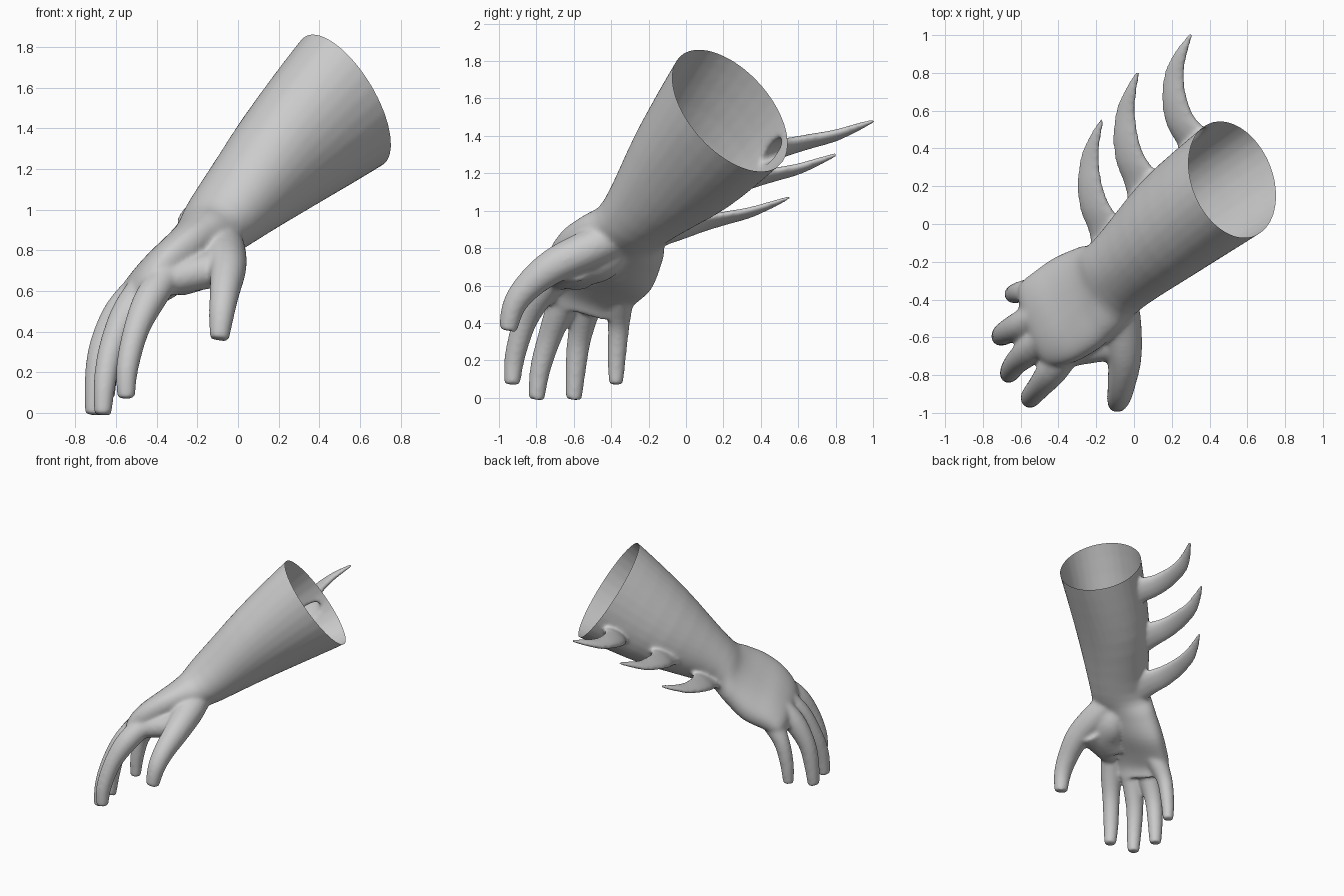
import bpy, bmesh, math
from mathutils import Vector

if "Cube" in bpy.data.objects:
    bpy.data.objects.remove(bpy.data.objects["Cube"])


def spline(rows, steps):
    """Catmull-Rom resampling of rows of numbers."""
    out = []
    n = len(rows)
    for i in range(n - 1):
        p0, p1, p2, p3 = rows[max(i - 1, 0)], rows[i], rows[i + 1], rows[min(i + 2, n - 1)]
        for s in range(steps):
            t = s / steps
            out.append([0.5 * (2 * b + (c - a) * t + (2 * a - 5 * b + 4 * c - d) * t * t
                               + (3 * b - a - 3 * c + d) * t ** 3)
                        for a, b, c, d in zip(p0, p1, p2, p3)])
    out.append(list(rows[-1]))
    return out


def power(v, e):
    return math.copysign(abs(v) ** e, v)


def loft(bm, sections, sides=20):
    """Skin a closed tube over sections (centre, half axis a, half axis b, roundness)."""
    rings = []
    for c, a, b, e in sections:
        angles = [k * math.tau / sides for k in range(sides)]
        rings.append([bm.verts.new(c + a * power(math.cos(t), e) + b * power(math.sin(t), e)) for t in angles])
    for r, q in zip(rings, rings[1:]):
        for k in range(sides):
            bm.faces.new((r[k], r[(k + 1) % sides], q[(k + 1) % sides], q[k]))
    bm.faces.new(rings[0])
    bm.faces.new(rings[-1])


def tube(bm, rows, side=(0, 1, 0), steps=4, sides=16):
    """Tube along rows of x, y, z, half width (along side), half thickness."""
    pts = spline(rows, steps)
    sec = []
    for i, p in enumerate(pts):
        t = Vector(pts[min(i + 1, len(pts) - 1)][:3]) - Vector(pts[max(i - 1, 0)][:3])
        n = t.cross(Vector(side)).normalized()
        w = n.cross(t).normalized()
        sec.append((Vector(p[:3]), w * p[3], n * p[4], 1))
    loft(bm, sec, sides)


# Forearm and palm: centre, half axis a (towards palm), half axis b (towards little finger), roundness
rim = [.52, .235, 1.535, .21, .05, -.30, -.10, .305, -.13, 1]
body = [
    [.60, .29, 1.60] + rim[3:],
    rim,
    [.20, -.005, 1.24, .16, .05, -.23, -.11, .265, -.09, 1],
    [-.08, -.262, .953, .10, .045, -.145, -.122, .183, -.028, 1],
    [-.19, -.345, .845, .085, .01, -.11, -.095, .225, -.085, .95],
    [-.305, -.42, .74, .075, .008, -.10, -.105, .245, -.125, .85],
    [-.425, -.495, .65, .062, .006, -.085, -.10, .24, -.115, .8],
    [-.505, -.53, .565, .055, .005, -.062, -.08, .225, -.085, .8],
    [-.535, -.54, .475, .045, .005, -.04, -.06, .19, -.055, .85],
]
bm = bmesh.new()
loft(bm, [(Vector(r[:3]), Vector(r[3:6]), Vector(r[6:9]), r[9]) for r in spline(body, 4)], 32)

# Fingers: base to tip
fingers = [
    [(-.34, -.66, .69), (-.43, -.775, .565), (-.50, -.86, .41), (-.545, -.915, .22), (-.55, -.93, .07)],
    [(-.44, -.57, .65), (-.54, -.66, .50), (-.62, -.73, .32), (-.655, -.78, .15), (-.665, -.80, -.01)],
    [(-.48, -.47, .62), (-.585, -.53, .49), (-.67, -.57, .32), (-.70, -.59, .15), (-.71, -.60, -.01)],
    [(-.44, -.34, .60), (-.53, -.355, .50), (-.60, -.36, .38), (-.635, -.37, .22), (-.645, -.375, .07)],
]
for path, k in zip(fingers, (1, 1, 1, .9)):
    tube(bm, [(*p, r * k, r * k) for p, r in zip(path, (.075, .08, .065, .056, .044))])

# Thumb, the pad under it and the web joining it to the first finger
tube(bm, [(-.11, -.36, .87, .12, .11), (-.07, -.52, .795, .11, .105), (-.05, -.70, .71, .092, .095),
          (-.065, -.84, .60, .076, .078), (-.08, -.92, .49, .064, .064), (-.092, -.952, .36, .049, .049)],
     (1, 0, 0))
tube(bm, [(-.13, -.34, .86, .10, .09), (-.145, -.46, .765, .14, .11), (-.20, -.56, .70, .14, .10),
          (-.32, -.61, .64, .11, .075)])
tube(bm, [(-.07, -.60, .72, .12, .10), (-.20, -.635, .69, .10, .09), (-.36, -.67, .65, .09, .08)])

# Curved, tilted blade-like thorns along the outer forearm, shaped relative to their tips
thorn = [(.07, -.68, -.20, .12, .045), (.02, -.565, -.17, .105, .037), (-.045, -.46, -.14, .09, .031),
         (-.075, -.34, -.11, .075, .027), (-.075, -.21, -.08, .058, .023),
         (-.045, -.10, -.04, .037, .018), (.003, .006, .002, .013, .012)]
tips = [((-.17, .55, 1.07), .85, 1), ((.02, .80, 1.30), .85, 1.1), ((.30, 1.0, 1.48), 1.15, 1.2)]
for tip, bend, thick in tips:
    tube(bm, [(x * bend + tip[0], y + tip[1], z + tip[2], w, h * thick) for x, y, z, w, h in thorn],
         (1, 0, .42), 3, 12)

bmesh.ops.recalc_face_normals(bm, faces=bm.faces)
me = bpy.data.meshes.new("forearm_and_hand")
bm.to_mesh(me)
bm.free()
arm = bpy.data.objects.new("forearm_and_hand", me)
bpy.context.collection.objects.link(arm)

# Fuse everything into one skin and relax it
rm = arm.modifiers.new("fuse", 'REMESH')
rm.mode = 'VOXEL'
rm.voxel_size = 0.011
sm = arm.modifiers.new("relax", 'SMOOTH')
sm.factor = 0.5
sm.iterations = 18
dg = bpy.context.evaluated_depsgraph_get()
skin = bpy.data.meshes.new_from_object(arm.evaluated_get(dg))
arm.modifiers.clear()
arm.data = skin

# Open the forearm at the rim, leaving the nearby thorn whole
bm = bmesh.new()
bm.from_mesh(skin)
centre = Vector(rim[:3])
faces = [f for f in bm.faces if (f.calc_center_median() - centre).length < .5]
edges = {e for f in faces for e in f.edges}
verts = {v for f in faces for v in f.verts}
bmesh.ops.bisect_plane(bm, geom=list(verts) + list(edges) + faces, plane_co=centre,
                       plane_no=Vector(rim[3:6]).cross(Vector(rim[6:9])), clear_outer=True)
bm.to_mesh(skin)
bm.free()
for p in skin.polygons:
    p.use_smooth = True
